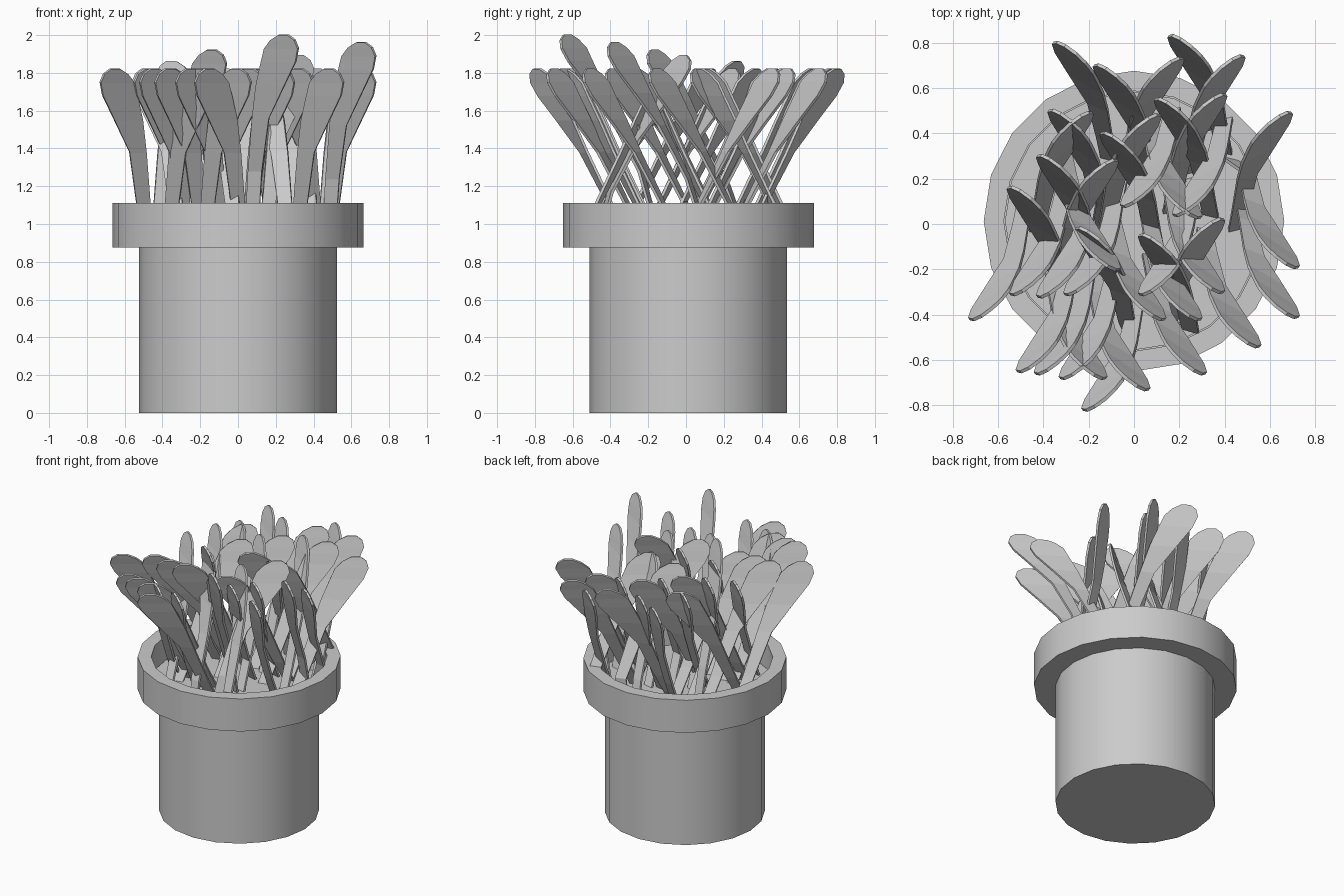
import bpy, bmesh, math
from mathutils import Vector

if "Cube" in bpy.data.objects:
    bpy.data.objects.remove(bpy.data.objects["Cube"])

CY = 0.013
SIDES = 20


def finish(name, bm, smooth=False):
    bmesh.ops.recalc_face_normals(bm, faces=bm.faces[:])
    me = bpy.data.meshes.new(name)
    bm.to_mesh(me)
    bm.free()
    ob = bpy.data.objects.new(name, me)
    bpy.context.collection.objects.link(ob)
    if smooth:
        bpy.ops.object.select_all(action='DESELECT')
        ob.select_set(True)
        bpy.context.view_layer.objects.active = ob
        bpy.ops.object.shade_smooth_by_angle(angle=math.radians(35))
    return ob


def lathe(name, profile, closed=False):
    """Turn an (r, z) profile into a faceted solid, capping open ends."""
    bm = bmesh.new()
    rings = []
    for r, z in profile:
        rings.append([bm.verts.new((r * math.cos(2 * math.pi * i / SIDES),
                                    CY + r * math.sin(2 * math.pi * i / SIDES), z))
                      for i in range(SIDES)])
    pairs = list(zip(rings, rings[1:]))
    if closed:
        pairs.append((rings[-1], rings[0]))
    else:
        bm.faces.new(rings[0])
        bm.faces.new(rings[-1])
    for a, b in pairs:
        for i in range(SIDES):
            j = (i + 1) % SIDES
            bm.faces.new((a[i], a[j], b[j], b[i]))
    return finish(name, bm, True)


# Pot body, rim collar and soil
lathe("pot_body", [(0.523, 0), (0.523, 0.89)])
lathe("pot_rim", [(0.50, 0.875), (0.664, 0.875), (0.664, 1.11), (0.575, 1.11), (0.575, 0.93), (0.50, 0.93)], True)
lathe("soil", [(0.57, 0.89), (0.57, 0.94)])

# Leaf rows: height, outward x, outward y, half width, twist in degrees
ROWS = [(0.92, -0.02, -0.10, 0.036, 14), (1.10, 0, 0, 0.038, 16), (1.38, 0.03, 0.14, 0.048, 22),
        (1.55, 0.08, 0.24, 0.086, 30), (1.68, 0.125, 0.32, 0.110, 34),
        (1.75, 0.14, 0.355, 0.110, 36), (1.795, 0.147, 0.378, 0.078, 36),
        (1.822, 0.15, 0.39, 0.030, 36)]
THICK = 0.015


def leaf(bm, tx, ty, sx, sy, lift=0.0):
    """Paddle leaf whose outer top corner is at (tx, ty), leaning to (sx, sy)."""
    bx, by = tx - 0.23 * sx, ty - 0.42 * sy
    lean = Vector((0.14 * sx, 0.37 * sy, 0.7))
    rows = []
    for k, (z, x, y, h, twist) in enumerate(ROWS):
        a = math.radians(twist)
        w = Vector((math.cos(a) * sx, math.sin(a) * sy, 0))
        n = w.cross(lean).normalized() * THICK / 2
        c = Vector((bx + x * sx, by + y * sy, z + (lift if k else 0)))
        if k == 0:  # keep the buried end inside the pot
            r = math.hypot(c.x, c.y - CY)
            f = min(1, 0.50 / r)
            c.x, c.y = c.x * f, CY + (c.y - CY) * f
        rows.append([bm.verts.new(p) for p in
                     (c - w * h - n, c + w * h - n, c + w * h + n, c - w * h + n)])
    bm.faces.new(rows[0])
    bm.faces.new(rows[-1])
    for a, b in zip(rows, rows[1:]):
        for i in range(4):
            j = (i + 1) % 4
            bm.faces.new((a[i], a[j], b[j], b[i]))


# Outer tip x, tip y, sideways lean, extra height
FRONT = [(-.73, -.42, -1, 0), (-.52, -.65, -1, 0), (-.44, -.66, -1, 0), (-.33, -.68, -1, 0),
         (-.23, -.82, -1, 0), (.07, -.73, 1, 0), (-.12, -.68, 1, 0), (.32, -.66, 1, .18),
         (.56, -.54, 1, 0), (.73, -.41, 1, .14), (.73, -.19, 1, 0), (-.55, -.31, -1, 0),
         (-.43, -.32, -1, 0), (-.31, -.31, -1, 0), (.30, -.42, 1, 0), (.14, -.42, 1, 0),
         (.02, -.31, -1, 0), (-.06, .08, -1, 0), (-.06, -.20, 1, .10), (.40, -.30, 1, 0),
         (.17, .04, -1, 0), (.30, .03, 1, 0)]
BACK = [(-.36, .80, -1, 0), (.15, .83, -1, 0), (-.18, .70, -1, 0), (.22, .73, 1, 0),
        (.49, .74, 1, 0), (.70, .49, 1, 0), (.41, .57, 1, 0), (.12, .48, 1, 0),
        (-.38, .50, -1, 0), (-.15, .40, -1, 0), (-.56, .16, -1, 0), (-.43, .30, -1, .04),
        (.09, .55, -1, 0), (-.26, -.02, -1, 0), (.02, -.05, -1, 0), (.40, .02, 1, .07),
        (-.07, .28, 1, 0), (-.18, .49, 1, 0)]
for name, tips, sy in (("front_leaves", FRONT, -1), ("back_leaves", BACK, 1)):
    bm = bmesh.new()
    for tx, ty, sx, lift in tips:
        leaf(bm, tx, ty, sx, sy, lift)
    finish(name, bm)
